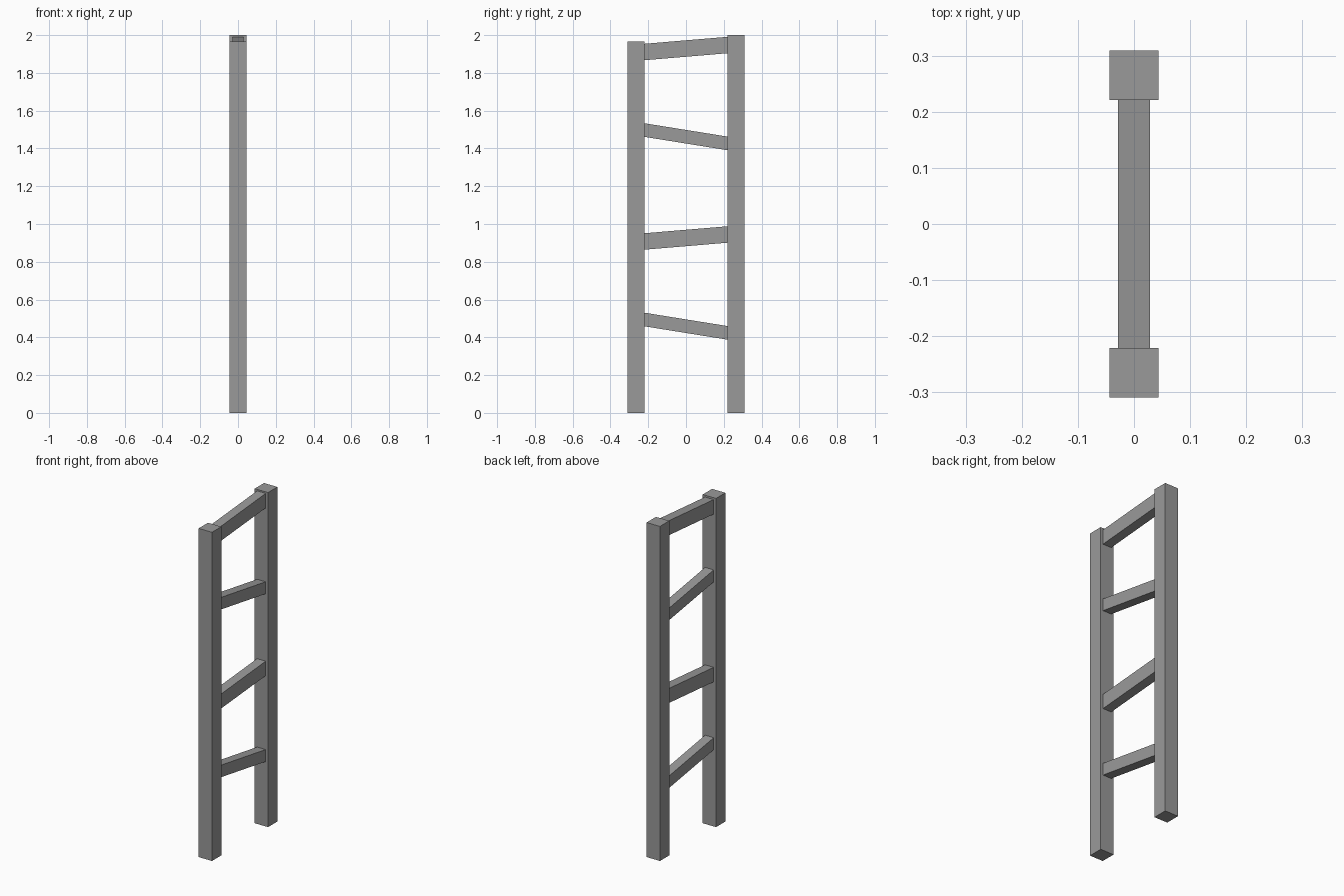
import bpy
import bmesh
from mathutils import Matrix, Vector

cube = bpy.data.objects.get("Cube")
if cube:
    bpy.data.objects.remove(cube, do_unlink=True)

# Single flat grey
grey = bpy.data.materials.new("grey")
grey.use_nodes = True
colour = (0.32, 0.32, 0.32, 1)
grey.diffuse_color = colour
grey.node_tree.nodes["Principled BSDF"].inputs["Base Color"].default_value = colour


def beam(name, centre, size, slope=0.0):
    """Box whose z shifts with y by the slope, keeping its ends vertical."""
    bm = bmesh.new()
    bmesh.ops.create_cube(bm, size=1, matrix=Matrix.Diagonal((*size, 1)))
    for v in bm.verts:
        v.co.z += slope * v.co.y
        v.co += Vector(centre)
    mesh = bpy.data.meshes.new(name)
    bm.to_mesh(mesh)
    bm.free()
    mesh.materials.append(grey)
    obj = bpy.data.objects.new(name, mesh)
    bpy.context.collection.objects.link(obj)


POST = 0.088
POST_Y = 0.265
SPAN = 2 * POST_Y - POST

# Upright posts, the front one slightly shorter
for name, y, height in (("front_post", -POST_Y, 1.965), ("back_post", POST_Y, 2.0)):
    beam(name, (0, y, height / 2), (POST, POST, height))

# Crooked rungs: centre height, thickness, rise from front to back
rungs = ((0.459, 0.072, -0.071), (0.926, 0.087, 0.037),
         (1.462, 0.072, -0.071), (1.929, 0.087, 0.037))
for i, (z, thickness, rise) in enumerate(rungs, 1):
    beam(f"rung_{i}", (0, 0, z), (0.057, SPAN, thickness), rise / SPAN)
